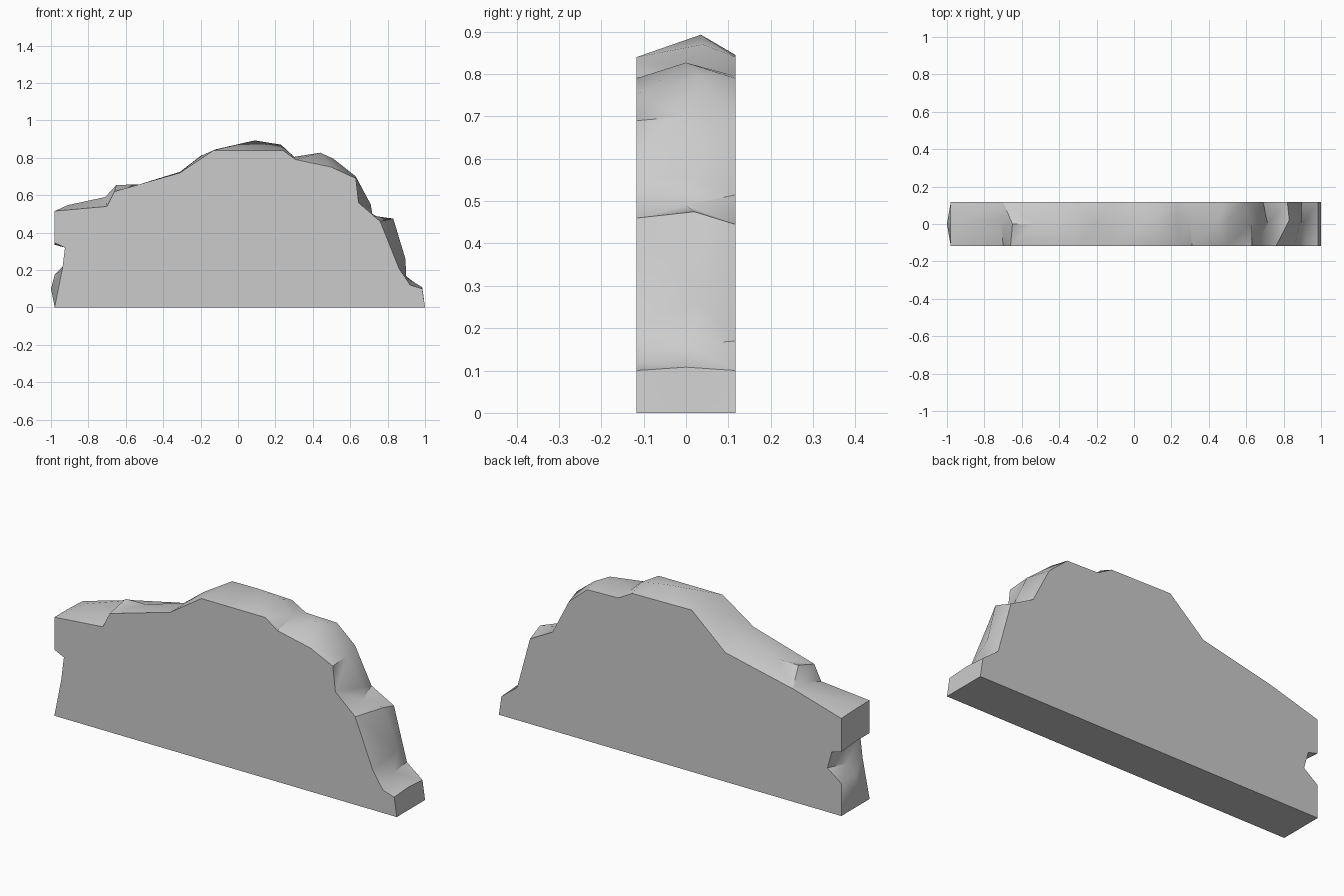
import bpy
import bmesh
from math import radians
from mathutils import Vector

# Remove only the default cube
default_cube = bpy.data.objects.get("Cube")
if default_cube:
    bpy.data.objects.remove(default_cube, do_unlink=True)

HALF_DEPTH = 0.117

# Broken outlines, running from the right foot over the top to the left foot
front_outline = [
    (1, 0), (.985, .1), (.92, .12), (.86, .21), (.76, .46), (.645, .56),
    (.63, .69), (.5, .75), (.31, .79), (.24, .84), (-.13, .84),
    (-.31, .72), (-.66, .62), (-.7, .54), (-.98, .515), (-.98, .345),
    (-.925, .32), (-.94, .2), (-.98, 0)]
back_outline = [
    (1, 0), (.985, .1), (.895, .17), (.82, .445), (.69, .515),
    (.595, .7), (.49, .79), (.31, .795), (.23, .84), (-.115, .845),
    (-.31, .675), (-.7, .59), (-.98, .51), (-.98, .335),
    (-.925, .32), (-.9, .23), (-.98, .17), (-.98, 0)]
# Crest of the rubble between the two faces (x, y, z)
crest = [
    (1, 0, 0), (.985, 0, .108), (.9, 0, .16), (.895, .04, .26),
    (.83, .02, .475), (.72, 0, .49), (.71, .02, .55), (.63, 0, .7),
    (.51, .03, .795), (.44, 0, .827), (.3, .03, .805), (.23, .04, .87),
    (.09, .035, .893), (-.12, 0, .845), (-.2, 0, .81), (-.31, 0, .725),
    (-.53, 0, .657), (-.65, 0, .655), (-.71, .02, .59), (-.91, .03, .547),
    (-.98, 0, .515), (-.98, 0, .345), (-.925, 0, .32), (-.935, 0, .22),
    (-.98, 0, .175), (-1, 0, .1), (-.98, 0, 0)]


def add_path(bm, points):
    return [bm.verts.new(Vector(p)) for p in points]


def zip_paths(bm, a, b):
    """Fill between two paths, always taking the shorter diagonal."""
    i = j = 0
    while i < len(a) - 1 or j < len(b) - 1:
        step_a = step_b = float("inf")
        if i < len(a) - 1:
            step_a = (a[i + 1].co - b[j].co).length
        if j < len(b) - 1:
            step_b = (a[i].co - b[j + 1].co).length
        if step_a <= step_b:
            bm.faces.new((a[i], a[i + 1], b[j]))
            i += 1
        else:
            bm.faces.new((a[i], b[j + 1], b[j]))
            j += 1


# Wall: two flat faces, a ragged rim and a flat base
bm = bmesh.new()
front = add_path(bm, [(x, -HALF_DEPTH, z) for x, z in front_outline])
back = add_path(bm, [(x, HALF_DEPTH, z) for x, z in back_outline])
middle = add_path(bm, crest)
zip_paths(bm, front, middle)
zip_paths(bm, middle, back)
flat_faces = [bm.faces.new(front), bm.faces.new(back)]
bm.faces.new((front[0], middle[0], back[0], back[-1], middle[-1], front[-1]))
bmesh.ops.recalc_face_normals(bm, faces=bm.faces)
bmesh.ops.triangulate(bm, faces=flat_faces)

mesh = bpy.data.meshes.new("broken_wall")
bm.to_mesh(mesh)
bm.free()
wall = bpy.data.objects.new("broken_wall", mesh)
bpy.context.collection.objects.link(wall)

# Plain stone colour
stone = bpy.data.materials.new("grey_stone")
stone.use_nodes = True
colour = (0.6, 0.6, 0.6, 1)
stone.diffuse_color = colour
stone.node_tree.nodes["Principled BSDF"].inputs["Base Color"].default_value = colour
mesh.materials.append(stone)

# Soft rubble with crisp wall edges
bpy.ops.object.select_all(action="DESELECT")
wall.select_set(True)
bpy.context.view_layer.objects.active = wall
bpy.ops.object.shade_smooth_by_angle(angle=radians(40))
